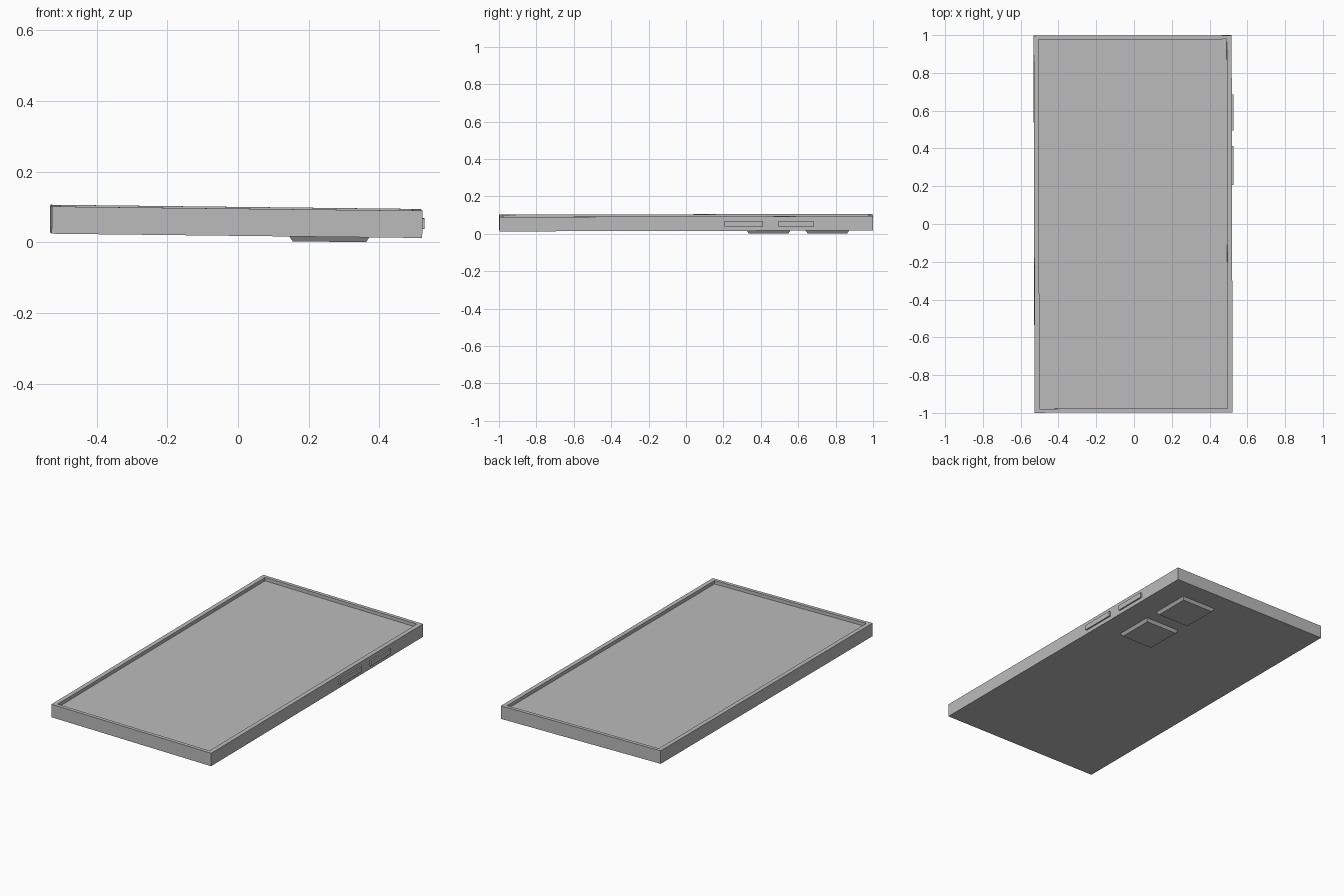
import bpy, bmesh
from math import copysign
from mathutils import Matrix, Vector, Euler

if "Cube" in bpy.data.objects:
    bpy.data.objects.remove(bpy.data.objects["Cube"], do_unlink=True)

# Single matte grey
grey = bpy.data.materials.new("matte_grey")
grey.use_nodes = True
grey.diffuse_color = (0.5, 0.5, 0.5, 1)
grey.node_tree.nodes["Principled BSDF"].inputs["Base Color"].default_value = (0.5, 0.5, 0.5, 1)

# The whole device lies slightly tilted, resting on its rear camera plates
HALF = Vector((0.524, 0.998, 0.0385))
TILT = Matrix.Translation((-0.005, 0, 0.0595)) @ Euler((0.0025, 0.0115, 0.0025)).to_matrix().to_4x4()


def box(centre, size):
    bm = bmesh.new()
    bmesh.ops.create_cube(bm, size=1)
    bmesh.ops.scale(bm, vec=size, verts=bm.verts)
    bmesh.ops.translate(bm, vec=centre, verts=bm.verts)
    bm.normal_update()
    return bm


def finish(name, bm):
    bm.transform(TILT)
    mesh = bpy.data.meshes.new(name)
    bm.to_mesh(mesh)
    bm.free()
    mesh.materials.append(grey)
    bpy.context.collection.objects.link(bpy.data.objects.new(name, mesh))


# Body with a raised rim around the sunken screen
bm = box((0, 0, 0), HALF * 2)
screen = max(bm.faces, key=lambda f: f.normal.z)
bmesh.ops.inset_region(bm, faces=[screen], thickness=0.02)
for v in screen.verts:
    v.co.x = copysign(0.498, v.co.x)
    v.co.y = copysign(0.977, v.co.y)
rim = bmesh.ops.extrude_face_region(bm, geom=[screen])
floor = [v for v in rim["geom"] if isinstance(v, bmesh.types.BMVert)]
bmesh.ops.translate(bm, vec=(0, 0, -0.02), verts=floor)
if screen.is_valid:
    bmesh.ops.delete(bm, geom=[screen], context="FACES_ONLY")
bmesh.ops.recalc_face_normals(bm, faces=bm.faces)
finish("body", bm)

# Side buttons
for name, y, length in (("lower_button", 0.308, 0.205), ("upper_button", 0.588, 0.19)):
    finish(name, box((HALF.x, y, -0.001), (0.018, length, 0.03)))

# Rear camera plates, tapering away from the body
for name, y in (("lower_camera_plate", 0.44), ("upper_camera_plate", 0.755)):
    bm = box((0, 0, 0), (0.23, 0.235, 0.017))
    for v in bm.verts:
        if v.co.z < 0:
            v.co.x *= 0.9
            v.co.y *= 0.9
    bmesh.ops.translate(bm, vec=(0.265, y, -HALF.z - 0.0085), verts=bm.verts)
    finish(name, bm)
